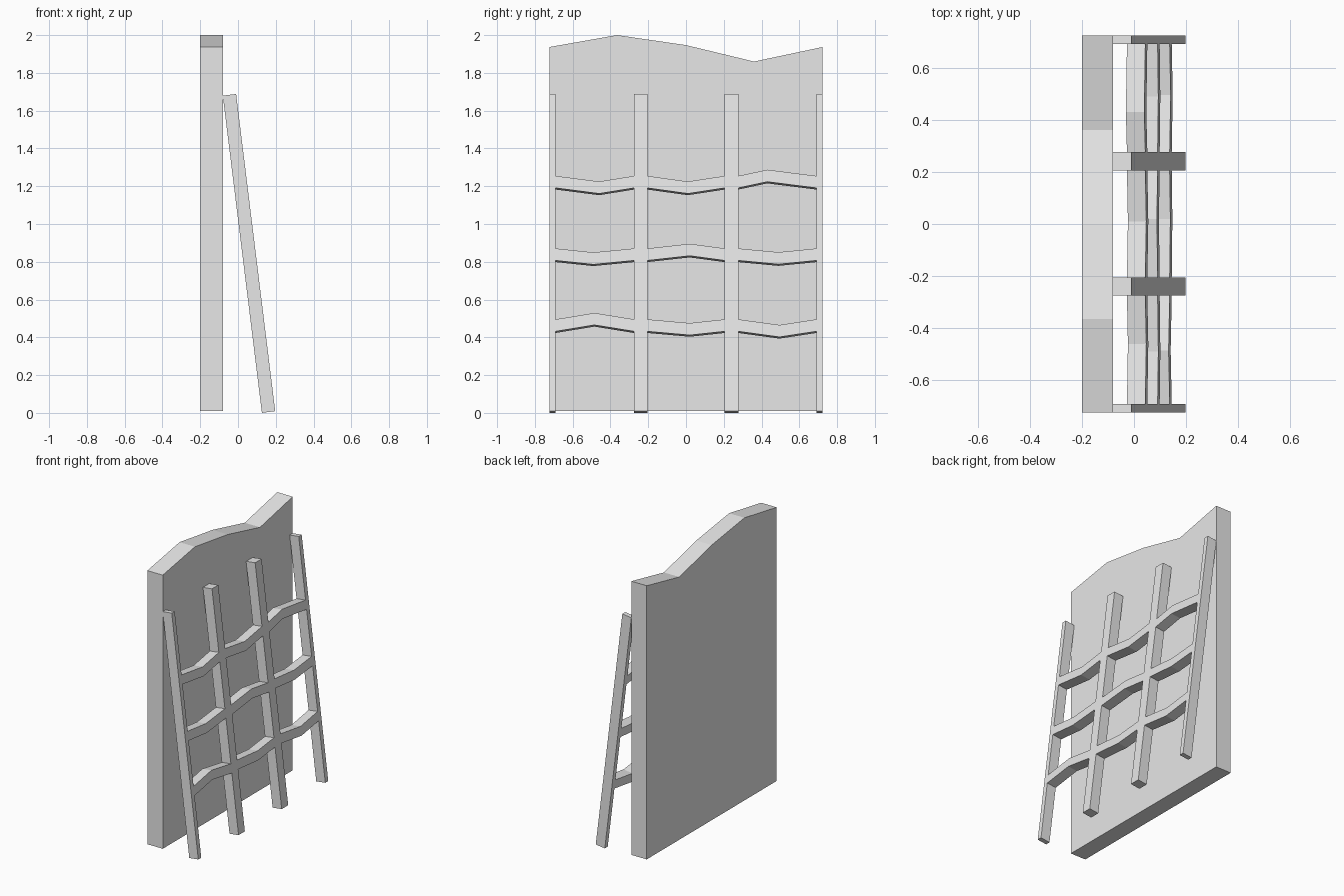
import bpy
import bmesh
from math import radians
from mathutils import Matrix

cube = bpy.data.objects.get("Cube")
if cube:
    bpy.data.objects.remove(cube, do_unlink=True)

grey = bpy.data.materials.new("light_grey")
grey.use_nodes = True
grey.diffuse_color = (0.8, 0.8, 0.8, 1)
grey.node_tree.nodes["Principled BSDF"].inputs["Base Color"].default_value = (0.8, 0.8, 0.8, 1)


def slab(name, outline, x0, x1, matrix=Matrix()):
    """Extrude a (y, z) outline along x and place it with a matrix."""
    bm = bmesh.new()
    face = bm.faces.new([bm.verts.new((x0, y, z)) for y, z in outline])
    out = bmesh.ops.extrude_face_region(bm, geom=[face])
    moved = [v for v in out["geom"] if isinstance(v, bmesh.types.BMVert)]
    bmesh.ops.translate(bm, verts=moved, vec=(x1 - x0, 0, 0))
    bmesh.ops.recalc_face_normals(bm, faces=bm.faces)
    mesh = bpy.data.meshes.new(name)
    bm.to_mesh(mesh)
    bm.free()
    mesh.materials.append(grey)
    obj = bpy.data.objects.new(name, mesh)
    obj.matrix_world = matrix
    bpy.context.collection.objects.link(obj)


# Upright wall with a wavy top edge
HALF = 0.723
wall_top = [(HALF, 1.937), (0.36, 1.86), (0, 1.947), (-0.365, 2.0), (-HALF, 1.937)]
slab("wall_panel", [(-HALF, 0.01), (HALF, 0.01)] + wall_top, -0.2, -0.08)

# Leaning lattice: local x is thickness, local z runs up the posts
lean = Matrix.Translation((0.197, 0, 0.009)) @ Matrix.Rotation(radians(-7.03), 4, "Y")
THICK = 0.071
LENGTH = 1.692
posts = [(-HALF, -0.69), (-0.275, -0.205), (0.205, 0.277), (0.69, HALF)]
for i, (a, b) in enumerate(posts):
    slab(f"lattice_post_{i + 1}", [(a, 0), (b, 0), (b, LENGTH), (a, LENGTH)], -THICK, 0, lean)

# Bent rails between the posts: each row has its height and the bends (y, rise)
rows = {
    "lower": (0.49, [(-0.485, 0.034), (0.02, -0.02), (0.495, -0.03)]),
    "middle": (0.868, [(-0.49, -0.021), (0.02, 0.025), (0.49, -0.02)]),
    "upper": (1.255, [(-0.46, -0.03), (0.01, -0.03), (0.43, 0.033)]),
}
RAIL = 0.064
for row, (top, bends) in rows.items():
    for i, (y, rise) in enumerate(bends):
        a, b = posts[i][1], posts[i + 1][0]
        path = [(a, top), (y, top + rise), (b, top)]
        under = [(py, pz - RAIL) for py, pz in reversed(path)]
        slab(f"{row}_rail_{i + 1}", path + under, -THICK, 0, lean)
